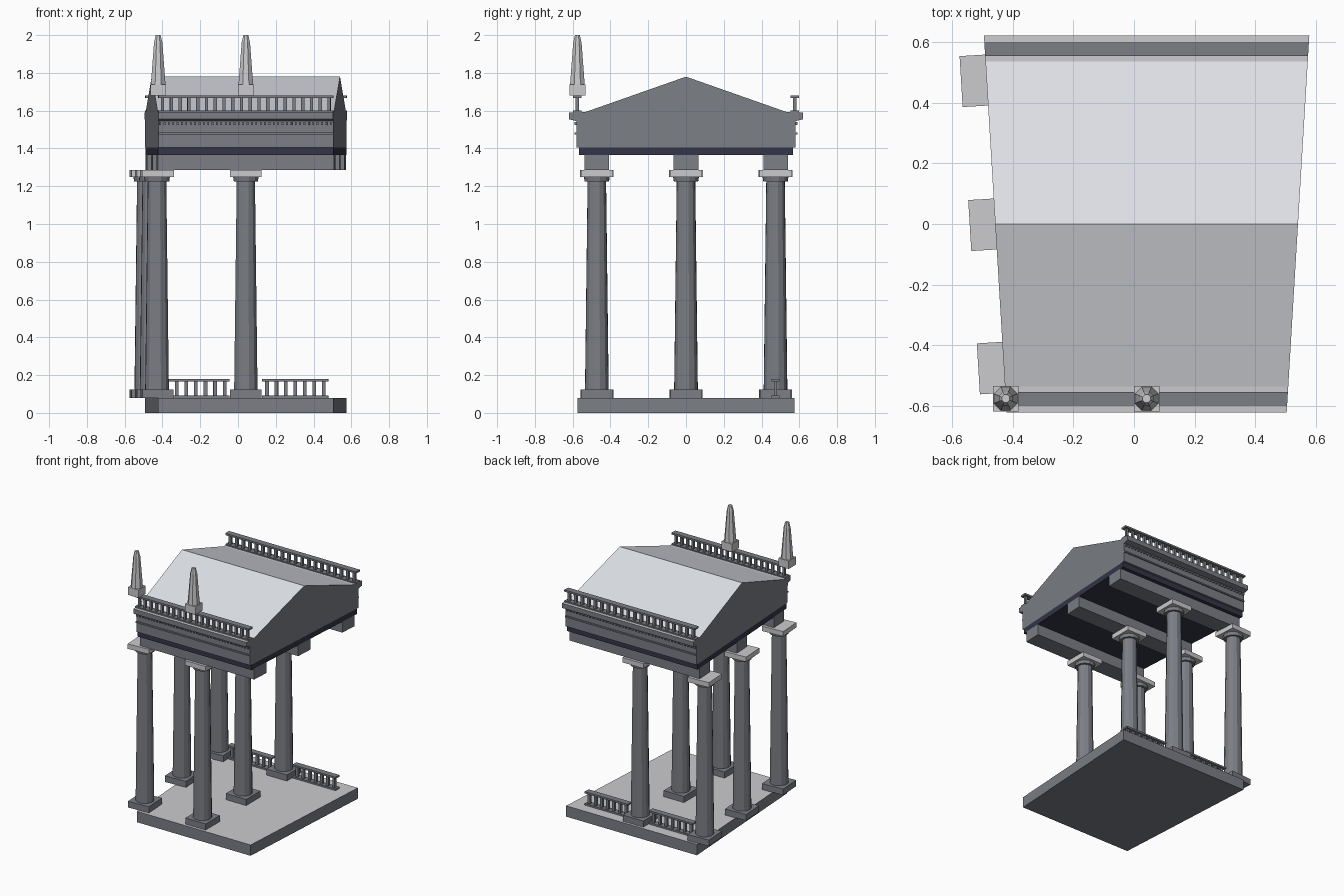
import bpy, bmesh, math
from mathutils import Matrix

cube = bpy.data.objects.get("Cube")
if cube:
    bpy.data.objects.remove(cube, do_unlink=True)


def material(name, r, g, b):
    m = bpy.data.materials.new(name)
    m.use_nodes = True
    m.diffuse_color = (r, g, b, 1)
    m.node_tree.nodes["Principled BSDF"].inputs["Base Color"].default_value = (r, g, b, 1)
    return m


STONE = material("grey stone", 0.2, 0.21, 0.235)
LIGHT = material("light stone", 0.6, 0.6, 0.62)
ROOF = material("pale roof", 0.73, 0.75, 0.8)
NAVY = material("dark ceiling", 0.035, 0.035, 0.065)


def finish(bm, name, *mats):
    bmesh.ops.recalc_face_normals(bm, faces=bm.faces)
    mesh = bpy.data.meshes.new(name)
    bm.to_mesh(mesh)
    bm.free()
    for m in mats:
        mesh.materials.append(m)
    ob = bpy.data.objects.new(name, mesh)
    bpy.context.collection.objects.link(ob)
    return ob


def fan_x(u, y):
    """Wedge-shaped plan: u = -1 is the right edge, +1 the left edge."""
    return 0.0415 + u * (0.4985 + 0.06 * y)


def add_prism(bm, profile, u0=-1, u1=1):
    """Sweep a (y, z) profile across the wedge."""
    ends = [[bm.verts.new((fan_x(u, y), y, z)) for y, z in profile] for u in (u0, u1)]
    bm.faces.new(ends[0])
    bm.faces.new(ends[1][::-1])
    for i in range(len(profile)):
        j = (i + 1) % len(profile)
        bm.faces.new((ends[0][i], ends[1][i], ends[1][j], ends[0][j]))


def rect(y, half, z0, z1):
    return [(y - half, z0), (y + half, z0), (y + half, z1), (y - half, z1)]


def add_box(bm, half, z0, z1):
    m = Matrix.Translation((0, 0, (z0 + z1) / 2)) @ Matrix.Diagonal((2 * half, 2 * half, z1 - z0, 1))
    bmesh.ops.create_cube(bm, size=1, matrix=m)


def add_cone(bm, sides, r0, r1, z0, z1):
    m = Matrix.Translation((0, 0, (z0 + z1) / 2)) @ Matrix.Rotation(math.pi / sides, 4, "Z")
    bmesh.ops.create_cone(bm, cap_ends=True, segments=sides, radius1=r0, radius2=r1,
                          depth=z1 - z0, matrix=m)


def slab(name, y, half, z0, z1, mat):
    bm = bmesh.new()
    add_prism(bm, rect(y, half, z0, z1))
    return finish(bm, name, mat)


# Floor with a light top
floor = slab("floor", 0, 0.575, 0, 0.08, STONE)
floor.data.materials.append(LIGHT)
for f in floor.data.polygons:
    f.material_index = int(f.normal.z > 0.9)

# Columns and cross beams
ROWS = (("front", -0.472), ("middle", 0), ("back", 0.474))
for row, y in ROWS:
    slab(row + "_beam", y, 0.065, 1.285, 1.366, STONE)
    for side, u in (("right", -1), ("centre", 0)):
        bm = bmesh.new()
        add_box(bm, 0.083, 0.08, 0.125)
        add_cone(bm, 12, 0.064, 0.05, 0.125, 1.23)
        add_cone(bm, 12, 0.066, 0.07, 1.226, 1.25)
        column = finish(bm, f"{row}_{side}_column", STONE)
        bm = bmesh.new()
        add_box(bm, 0.084, 1.25, 1.286)
        cap = finish(bm, f"{row}_{side}_capital", LIGHT)
        for ob in (column, cap):
            ob.location = (fan_x(u, y), y, 0)
            ob.rotation_euler.z = -u * math.atan(0.06)

# Ceiling and gabled roof block
slab("ceiling", 0, 0.566, 1.365, 1.405, NAVY)
half = [(0.58, 1.405), (0.58, 1.545), (0.62, 1.555), (0.62, 1.59), (0.535, 1.592)]
bm = bmesh.new()
add_prism(bm, half + [(0, 1.78)] + [(-y, z) for y, z in reversed(half)])
roof = finish(bm, "gabled_roof", STONE, ROOF, LIGHT)
for f in roof.data.polygons:
    if f.normal.z > 0.5:
        f.material_index = 2 if f.normal.z > 0.99 else 1

# Thin moulding and small dentils under each cornice
for side, s in (("front", -1), ("back", 1)):
    bm = bmesh.new()
    add_prism(bm, rect(s * 0.583, 0.006, 1.475, 1.485))
    for i in range(40):
        u = -0.98 + i * 0.05
        add_prism(bm, rect(s * 0.584, 0.007, 1.525, 1.54), u - 0.01, u + 0.01)
    finish(bm, side + "_dentils", STONE)


def balustrade(name, y, z0, z1, u0, u1, count):
    bm = bmesh.new()
    add_prism(bm, rect(y, 0.022, z0, z0 + 0.012), u0, u1)
    add_prism(bm, rect(y, 0.022, z1 - 0.013, z1), u0, u1)
    for i in range(count):
        u = u0 + (i + 0.5) * (u1 - u0) / count
        add_prism(bm, rect(y, 0.009, z0 + 0.01, z1 - 0.01), u - 0.018, u + 0.018)
    finish(bm, name, STONE)


# Railings on the roof edges and at the back of the floor
balustrade("front_roof_railing", -0.575, 1.588, 1.68, -1, 1, 20)
balustrade("back_roof_railing", 0.575, 1.588, 1.68, -1, 1, 20)
balustrade("floor_railing_right", 0.474, 0.08, 0.18, -0.84, -0.165, 7)
balustrade("floor_railing_left", 0.474, 0.08, 0.18, 0.165, 0.83, 7)

# Obelisks above the front columns
for side, u in (("right", -1), ("centre", 0)):
    bm = bmesh.new()
    add_box(bm, 0.042, 1.68, 1.738)
    add_cone(bm, 8, 0.042, 0.024, 1.738, 1.96)
    add_cone(bm, 8, 0.024, 0.014, 1.96, 2.0)
    obelisk = finish(bm, side + "_obelisk", LIGHT)
    obelisk.location = (fan_x(u, -0.575), -0.575, 0)
